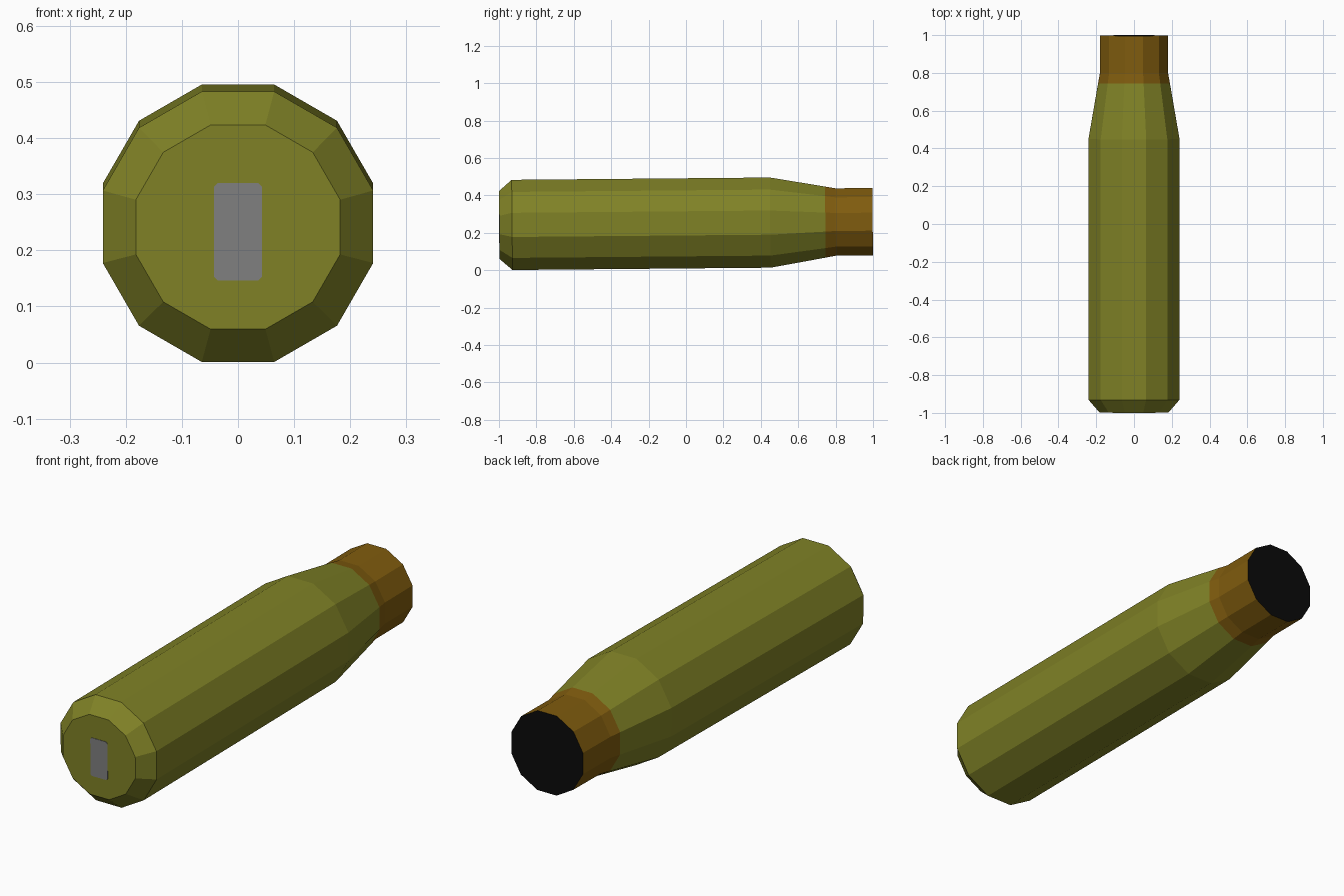
import bpy, bmesh, math
from mathutils import Matrix

if "Cube" in bpy.data.objects:
    bpy.data.objects.remove(bpy.data.objects["Cube"])


def srgb(r, g, b):
    f = lambda c: c / 12.92 if c <= 0.04045 else ((c + 0.055) / 1.055) ** 2.4
    return (f(r / 255), f(g / 255), f(b / 255), 1)


def material(name, rgb):
    m = bpy.data.materials.new(name)
    m.diffuse_color = srgb(*rgb)
    m.use_nodes = True
    m.node_tree.nodes["Principled BSDF"].inputs["Base Color"].default_value = m.diffuse_color
    return m


OLIVE = material("olive green", (128, 130, 38))
BROWN = material("brown", (128, 92, 14))
GREY = material("grey", (128, 128, 128))
BLACK = material("black", (10, 10, 10))

# The casing leans up very slightly toward the open end
PLACE = Matrix.Translation((0, 0, 0.2505)) @ Matrix.Rotation(0.009, 4, 'X')


def finish(bm, name, mats):
    bmesh.ops.recalc_face_normals(bm, faces=bm.faces)
    bm.transform(PLACE)
    me = bpy.data.meshes.new(name)
    bm.to_mesh(me)
    bm.free()
    for m in mats:
        me.materials.append(m)
    ob = bpy.data.objects.new(name, me)
    bpy.context.collection.objects.link(ob)


# Casing: 12-sided rings given as (y, half width across flats)
SIDES = 12
profile = [(-0.998, 0.182), (-0.93, 0.241), (0.45, 0.241),
           (0.745, 0.190), (0.80, 0.180), (0.998, 0.180)]
bm = bmesh.new()
rings = []
for y, apothem in profile:
    r = apothem / math.cos(math.pi / SIDES)
    angles = [2 * math.pi * (i + 0.5) / SIDES for i in range(SIDES)]
    rings.append([bm.verts.new((r * math.cos(a), y, r * math.sin(a))) for a in angles])
for k in range(len(rings) - 1):
    a, b = rings[k], rings[k + 1]
    for i in range(SIDES):
        j = (i + 1) % SIDES
        f = bm.faces.new((a[i], a[j], b[j], b[i]))
        f.material_index = 1 if k >= 3 else 0
bm.faces.new(rings[0])
bm.faces.new(rings[-1]).material_index = 2   # dark mouth
finish(bm, "casing", [OLIVE, BROWN, BLACK])

# Base mark: thin grey plate with clipped corners
bm = bmesh.new()
w, h, c = 0.043, 0.087, 0.007
outline = [(w - c, h), (w, h - c), (w, c - h), (w - c, -h),
           (c - w, -h), (-w, c - h), (-w, h - c), (c - w, h)]
face = bm.faces.new([bm.verts.new((x, -0.997, z - 0.008)) for x, z in outline])
ext = bmesh.ops.extrude_face_region(bm, geom=[face])
for v in ext["geom"]:
    if isinstance(v, bmesh.types.BMVert):
        v.co.y -= 0.003
finish(bm, "base_mark", [GREY])
